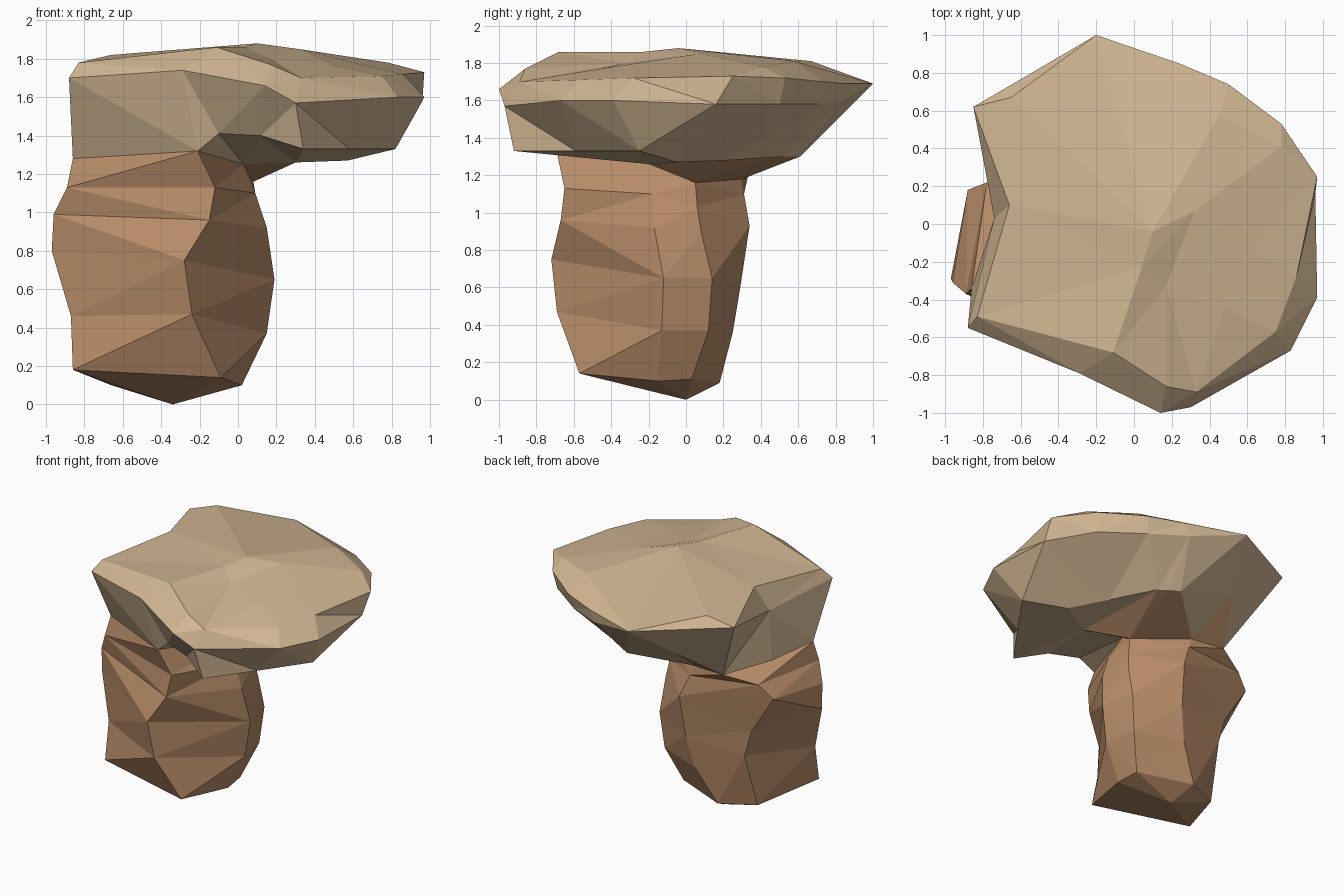
import bpy
import bmesh

default_cube = bpy.data.objects.get("Cube")
if default_cube:
    bpy.data.objects.remove(default_cube, do_unlink=True)


def make_material(name, colour):
    material = bpy.data.materials.new(name)
    material.use_nodes = True
    rgba = (*colour, 1)
    material.diffuse_color = rgba
    material.node_tree.nodes["Principled BSDF"].inputs["Base Color"].default_value = rgba
    return material


def add_face(mesh, corners):
    """Add a face, skipping corners that coincide."""
    unique = []
    for corner in corners:
        if all((corner.co - other.co).length > 0.001 for other in unique):
            unique.append(corner)
    if len(unique) > 2:
        mesh.faces.new(unique)


def add_ring(mesh, points):
    return [mesh.verts.new(point) for point in points]


def bridge(mesh, lower, upper):
    """Join two counter-clockwise rings with outward faces."""
    count = len(lower)
    for i in range(count):
        j = (i + 1) % count
        add_face(mesh, (lower[i], lower[j], upper[j], upper[i]))


def close_ring(mesh, ring, peak, upward):
    """Fan a ring to a single point."""
    tip = mesh.verts.new(peak)
    count = len(ring)
    for i in range(count):
        pair = [ring[i], ring[(i + 1) % count]]
        if not upward:
            pair.reverse()
        add_face(mesh, (*pair, tip))


def finish(mesh, name, material):
    """Turn the surface into a flat-shaded faceted object."""
    bmesh.ops.remove_doubles(mesh, verts=mesh.verts[:], dist=0.002)
    bmesh.ops.triangulate(mesh, faces=mesh.faces[:], quad_method="SHORT_EDGE")
    data = bpy.data.meshes.new(name)
    mesh.to_mesh(data)
    mesh.free()
    data.materials.append(material)
    part = bpy.data.objects.new(name, data)
    bpy.context.scene.collection.objects.link(part)
    return part


sandstone = make_material("pale sandstone", (0.64, 0.47, 0.29))
brown_rock = make_material("warm brown rock", (0.48, 0.265, 0.14))

# Cap outlines, counter-clockwise from the front left corner
back_tip = (-.2, 1, 1.69)
nose = (.14, -1, 1.66)
brow = (.17, -.86, 1.77)
cap_lower = [
    (-.86, -.34, 1.28), (-.21, -.69, 1.32), (-.1, -.72, 1.41), (.12, -.8, 1.4),
    (.34, -.92, 1.33), (.58, -.59, 1.33), (.82, -.25, 1.33), (.57, -.05, 1.27),
    (.41, .22, 1.28), (.22, .52, 1.3), (.15, .57, 1.3), (.08, .61, 1.3),
    (-.37, .65, 1.43), (-.55, .33, 1.19), (-.74, 0, 1.23),
]
cap_rim = [
    (-.88, -.55, 1.7), (-.29, -.79, 1.74), nose, nose,
    (.3, -.97, 1.57), (.83, -.67, 1.6), (.97, -.39, 1.6), (.96, .16, 1.58),
    (.76, .5, 1.58), (.47, .71, 1.58), (.2, .85, 1.6), back_tip, back_tip,
    (-.85, .62, 1.75), (-.74, .03, 1.63),
]
cap_shoulder = [
    (-.83, -.49, 1.78), (-.11, -.68, 1.86), brow, brow,
    (.33, -.89, 1.7), (.75, -.57, 1.71), (.86, -.28, 1.72), (.97, .25, 1.73),
    (.78, .53, 1.72), (.5, .74, 1.7), (.24, .85, 1.69), back_tip, back_tip,
    (-.65, .67, 1.81), (-.66, .1, 1.82),
]

# Dips and swells around the middle of the cap
peak, saddle = (.1, -.04, 1.88), (.32, .07, 1.85)
ridge, dip = (.04, -.23, 1.86), (.17, -.33, 1.8)
slope = (.6, -.13, 1.78)
back_swell = (.45, .58, 1.81)
cap_crown = ([ridge] * 2 + [dip] * 3 + [(.48, -.45, 1.77)] + [slope] * 2
             + [(.78, .41, 1.78)] + [back_swell] * 2 + [peak] * 4)

# Stem outlines from the ground up: left, front, right, right back, back, left back
stem_rings = [
    [(-.86, -.41, .18), (-.09, -.57, .14), (.02, -.15, .1),
     (0, .03, .11), (-.4, .18, .09), (-.66, .06, .1)],
    [(-.87, -.35, .46), (-.24, -.69, .47), (.15, -.13, .37),
     (.1, .12, .37), (-.25, .25, .36), (-.63, .18, .52)],
    [(-.97, -.29, .8), (-.28, -.72, .75), (.19, -.12, .65),
     (.13, .14, .65), (-.2, .29, .6), (-.69, .18, .73)],
    [(-.96, -.31, .99), (-.15, -.67, .96), (.15, -.17, .92),
     (.12, .08, .9), (-.18, .34, .93), (-.88, .18, 1.03)],
    [(-.89, -.37, 1.13), (-.12, -.65, 1.13), (.09, -.18, 1.1),
     (.1, .06, 1.03), (-.25, .31, 1.1), (-.78, .22, 1.13)],
    [(-.86, -.34, 1.28), (-.21, -.69, 1.32), (.03, -.1, 1.25),
     (.08, .05, 1.16), (-.28, .3, 1.18), (-.55, .33, 1.19)],
]

# Which stem corner, or low point under the overhang, each cap corner hangs from
left, front, right, right_back, back, left_back, shelf = range(7)
hang_points = stem_rings[-1] + [(.3, -.2, 1.26)]
hangs_from = ([left, front] + [right] * 2 + [shelf] * 6
              + [right_back] + [back] * 2 + [left_back] * 2)
brown_spans = (9, 10, 12, 13, 14)


def underside(mesh, inner, cap_edge, spans):
    """Join the stem top to the cap edge along the given spans."""
    for i in spans:
        j = (i + 1) % len(cap_edge)
        a, b = hangs_from[i], hangs_from[j]
        add_face(mesh, (inner[a], inner[b], cap_edge[j], cap_edge[i]))


# Stem with its brown shoulder under the back of the cap
mesh = bmesh.new()
rings = [add_ring(mesh, points) for points in stem_rings]
for lower, upper in zip(rings, rings[1:]):
    bridge(mesh, lower, upper)
close_ring(mesh, rings[0], (-.34, 0, 0), upward=False)
inner = add_ring(mesh, hang_points)
add_face(mesh, (inner[right], inner[right_back], inner[shelf]))
underside(mesh, inner, add_ring(mesh, cap_lower), brown_spans)
finish(mesh, "stem", brown_rock)

# Overhanging cap with its pale underside
mesh = bmesh.new()
outlines = (cap_lower, cap_rim, cap_shoulder, cap_crown)
rings = [add_ring(mesh, points) for points in outlines]
for lower, upper in zip(rings, rings[1:]):
    bridge(mesh, lower, upper)
close_ring(mesh, rings[-1], saddle, upward=True)
pale_spans = [i for i in range(len(cap_lower)) if i not in brown_spans]
underside(mesh, add_ring(mesh, hang_points), rings[0], pale_spans)
finish(mesh, "cap", sandstone)
